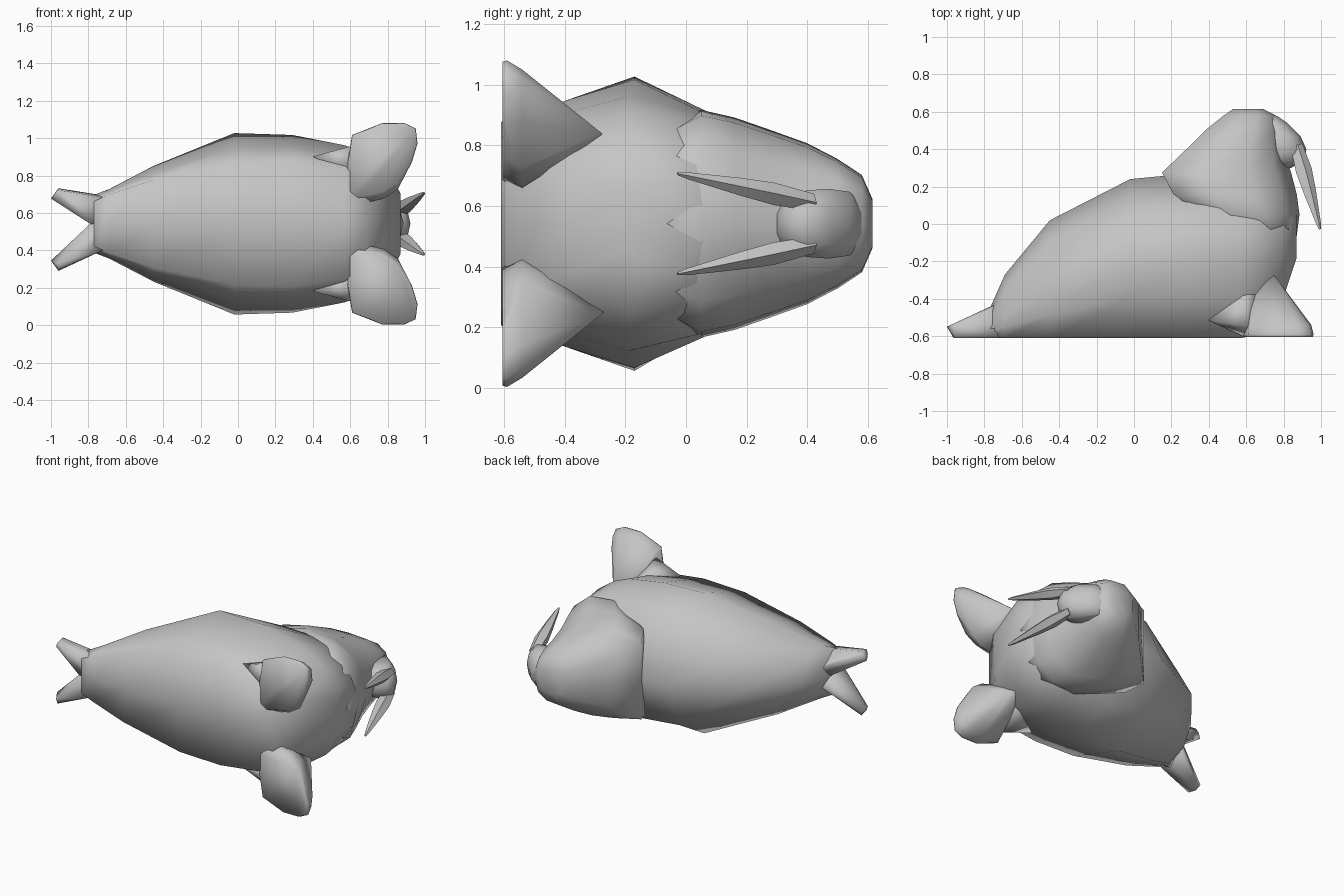
import bpy, bmesh
from mathutils import Vector

if "Cube" in bpy.data.objects:
    bpy.data.objects.remove(bpy.data.objects["Cube"])

MID = 0.542   # height of the symmetry plane (the animal lies on its side)

skin = bpy.data.materials.new("grey skin")
skin.diffuse_color = (0.56, 0.56, 0.56, 1)
skin.use_nodes = True
skin.node_tree.nodes["Principled BSDF"].inputs["Base Color"].default_value = skin.diffuse_color


def finish(name, bm, angle):
    bmesh.ops.recalc_face_normals(bm, faces=bm.faces)
    me = bpy.data.meshes.new(name)
    bm.to_mesh(me)
    bm.free()
    me.materials.append(skin)
    ob = bpy.data.objects.new(name, me)
    bpy.context.collection.objects.link(ob)
    bpy.ops.object.select_all(action='DESELECT')
    ob.select_set(True)
    bpy.context.view_layer.objects.active = ob
    bpy.ops.object.shade_smooth_by_angle(angle=angle)
    return ob


def loft(name, rings, angle=3.1):
    """Skin closed rings of (x, y, sideways) points and cap both ends."""
    bm = bmesh.new()
    vs = [[bm.verts.new((x, y, MID + s)) for x, y, s in r] for r in rings]
    n = len(vs[0])
    for a, b in zip(vs, vs[1:]):
        for i in range(n):
            j = (i + 1) % n
            bm.faces.new((a[i], a[j], b[j], b[i]))
    bm.faces.new(vs[0])
    bm.faces.new(vs[-1])
    return finish(name, bm, angle)


def hull(name, pts, side, angle=3.1):
    bm = bmesh.new()
    vs = [bm.verts.new((x, y, MID + side * s)) for x, y, s in pts]
    res = bmesh.ops.convex_hull(bm, input=vs)
    junk = [v for v in res["geom_interior"] + res["geom_unused"]
            if isinstance(v, bmesh.types.BMVert)]
    bmesh.ops.delete(bm, geom=list(set(junk)), context='VERTS')
    return finish(name, bm, angle)


# body: x, bottom y, bottom half width, middle y, half width, upper y, half width, top y
body = [
    (-0.77, -.61, .12, -.56, .155, -.49, .09, -.45),
    (-0.69, -.61, .155, -.49, .185, -.34, .13, -.27),
    (-0.45, -.61, .235, -.36, .31, -.10, .20, .02),
    (-0.02, -.61, .325, -.17, .485, .09, .33, .24),
    (0.29, -.61, .335, -.17, .475, .09, .36, .27),
    (0.57, -.61, .30, -.19, .42, .08, .355, .22),
    (0.68, -.59, .23, -.19, .375, .08, .33, .20),
    (0.80, -.39, .16, -.18, .29, .05, .25, .15),
    (0.87, -.18, .09, -.12, .16, .02, .14, .08),
]
rings = []
for x, yb, hb, ym, hm, yu, hu, yt in body:
    half = [(yb, hb), (yb * .5 + ym * .5, hb * .48 + hm * .52), (ym, hm), (yu, hu)]
    rings.append([(x, yb, 0)] + [(x, y, s) for y, s in half] + [(x, yt, 0)]
                 + [(x, y, -s) for y, s in reversed(half)])
loft("body", rings)

# neck and head: y, back x, front x, half width, back squareness
head = [
    (-.10, .55, .865, .29, .6), (.05, .36, .885, .375, .8), (.16, .21, .87, .350, .85),
    (.275, .15, .84, .31, .85), (.40, .28, .80, .265, .7), (.50, .38, .79, .213, .6),
    (.58, .48, .76, .16, .6), (.615, .53, .69, .08, .6),
]
rings = []
for y, xb, xf, h, q in head:
    w = xf - xb
    half = [(xb, q * h), (xb + .3 * w, h), (xb + .65 * w, .95 * h), (xb + .88 * w, .68 * h)]
    rings.append([(xb, y, 0)] + [(x, y, s) for x, s in half] + [(xf, y, 0)]
                 + [(x, y, -s) for x, s in reversed(half)])
loft("head", rings)

# muzzle: y, front x, half width
rings = []
for y, xf, h in [(.30, .84, .05), (.34, .91, .09), (.40, .922, .11),
                 (.47, .89, .115), (.54, .82, .105), (.578, .765, .06)]:
    rings.append([(.70, y, -h), (.70, y, h), (xf - .06, y, h), (xf - .015, y, h * .6),
                  (xf, y, 0), (xf - .015, y, -h * .6), (xf - .06, y, -h)])
loft("muzzle", rings)

for side, tag in ((1, "left"), (-1, "right")):
    # tusk: pentagon rings along a straight line
    rings = []
    for t, r in ((0, .035), (.3, .046), (.55, .036), (.93, .014), (1, .006)):
        c = Vector((.865, .42, .07)).lerp(Vector((.994, -.028, .165)), t)
        rings.append([(c.x + dx * r, c.y + dx * r * .3, side * (c.z + ds * r * .85))
                      for dx, ds in ((1, 0), (.3, .95), (-.8, .6), (-.8, -.6), (.3, -.95))])
    loft("tusk_" + tag, rings, .5)

    # front flipper: broad foot tapering up to the shoulder
    foot = [(.585, .32), (.61, .475), (.77, .538), (.89, .538), (.95, .51), (.96, .43),
            (.93, .33), (.86, .22), (.78, .17), (.64, .14), (.595, .17)]
    pts = [(x + (.76 - x) * .02, -.605, s + (.32 - s) * .02) for x, s in foot]
    pts += [(x, -.59, s) for x, s in foot]
    pts += [(x + (.76 - x) * .06, -.54, s - .03 * (s > .4) - .036 * (s < .25))
            for x, s in foot]
    pts += [(.64, -.28, .23), (.71, -.256, .275), (.755, -.28, .30), (.70, -.37, .24)]
    hull("front_flipper_" + tag, pts, side)
    # wedge joining the flipper to the flank
    hull("flipper_root_" + tag, [(.40, -.515, .36), (.57, -.40, .38), (.64, -.285, .25),
                                 (.59, -.603, .31), (.62, -.55, .42), (.68, -.33, .29),
                                 (.60, -.50, .25)], side)

    # tail flipper, the right one spread a little wider
    k = 0 if side > 0 else .062
    hull("tail_flipper_" + tag, [
        (-.66, -.61, -.01), (-.68, -.40, .03), (-.79, -.61, .0), (-.79, -.47, .01),
        (-.72, -.61, .14), (-.76, -.53, .158), (-.77, -.455, .09),
        (-1.0, -.55, .135 + k), (-.965, -.61, .15 + k), (-.955, -.61, .18 + k),
        (-.96, -.545, .19 + k), (-.97, -.535, .165 + k)], side)
